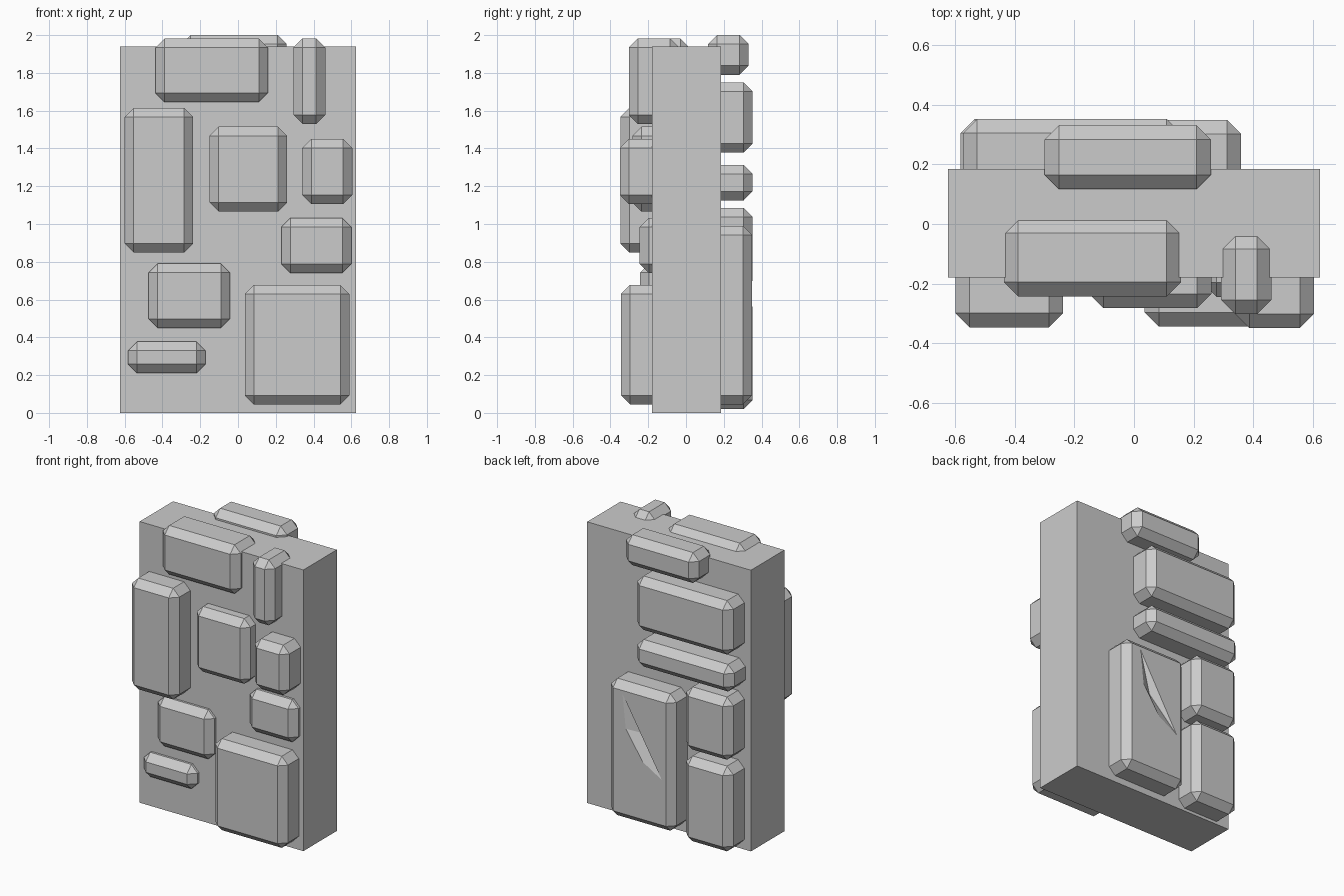
import bpy, bmesh

if "Cube" in bpy.data.objects:
    bpy.data.objects.remove(bpy.data.objects["Cube"])


def block(name, x0, x1, y0, y1, z0, z1, bevel=0.048):
    """Box given by its extents, with single-segment chamfers."""
    bm = bmesh.new()
    bmesh.ops.create_cube(bm, size=1)
    for v in bm.verts:
        v.co.x = x1 if v.co.x > 0 else x0
        v.co.y = y1 if v.co.y > 0 else y0
        v.co.z = z1 if v.co.z > 0 else z0
    if bevel:
        bmesh.ops.bevel(bm, geom=bm.edges[:], offset=bevel, segments=1,
                        profile=0.5, affect='EDGES')
    return finish(name, bm)


def finish(name, bm):
    bmesh.ops.recalc_face_normals(bm, faces=bm.faces[:])
    me = bpy.data.meshes.new(name)
    bm.to_mesh(me)
    bm.free()
    ob = bpy.data.objects.new(name, me)
    bpy.context.collection.objects.link(ob)
    return ob


# Wall slab
block("wall_slab", -0.625, 0.625, -0.18, 0.185, 0, 1.94, bevel=0)

# Front stones: x range, front y, back y, z range
front = [
    (-0.437, 0.158, -0.243, 0.018, 1.645, 1.982),
    (0.293, 0.462, -0.303, -0.036, 1.53, 1.982),
    (-0.60, -0.238, -0.347, -0.08, 0.848, 1.615),
    (-0.15, 0.26, -0.283, -0.03, 1.065, 1.515),
    (0.34, 0.605, -0.35, -0.08, 1.105, 1.45),
    (0.23, 0.60, -0.245, 0.0, 0.74, 1.032),
    (-0.474, -0.043, -0.243, 0.0, 0.45, 0.79),
    (-0.582, -0.172, -0.243, 0.0, 0.21, 0.378),
    (0.036, 0.59, -0.345, -0.08, 0.045, 0.677),
]
for i, s in enumerate(front):
    block(f"front_stone_{i + 1}", *s)

# Back stones
back = [
    (-0.30, 0.258, 0.117, 0.332, 1.79, 2.0),
    (-0.575, 0.158, 0.09, 0.353, 1.378, 1.75),
    (-0.583, 0.158, 0.09, 0.353, 1.125, 1.312),
    (-0.575, -0.215, 0.09, 0.353, 0.652, 1.085),
    (-0.575, -0.215, 0.09, 0.353, 0.02, 0.608),
]
for i, s in enumerate(back):
    block(f"back_stone_{i + 1}", *s)
chipped = block("chipped_back_stone", -0.14, 0.36, 0.09, 0.35, 0.045, 0.99)

# Gash chipped out of the large back stone
outline = [(0.24, 0.92), (0.215, 0.685), (0.085, 0.49), (-0.06, 0.405)]
bm = bmesh.new()
for x, z in outline:
    bm.verts.new((x, 0.35, z))
    bm.verts.new((x, 0.40, z))
bm.verts.new((0.125, 0.30, 0.66))
bmesh.ops.convex_hull(bm, input=bm.verts[:])
cutter = finish("gash_cutter", bm)
cutter.hide_render = True
cutter.hide_set(True)
cut = chipped.modifiers.new("gash", 'BOOLEAN')
cut.operation = 'DIFFERENCE'
cut.solver = 'EXACT'
cut.object = cutter
